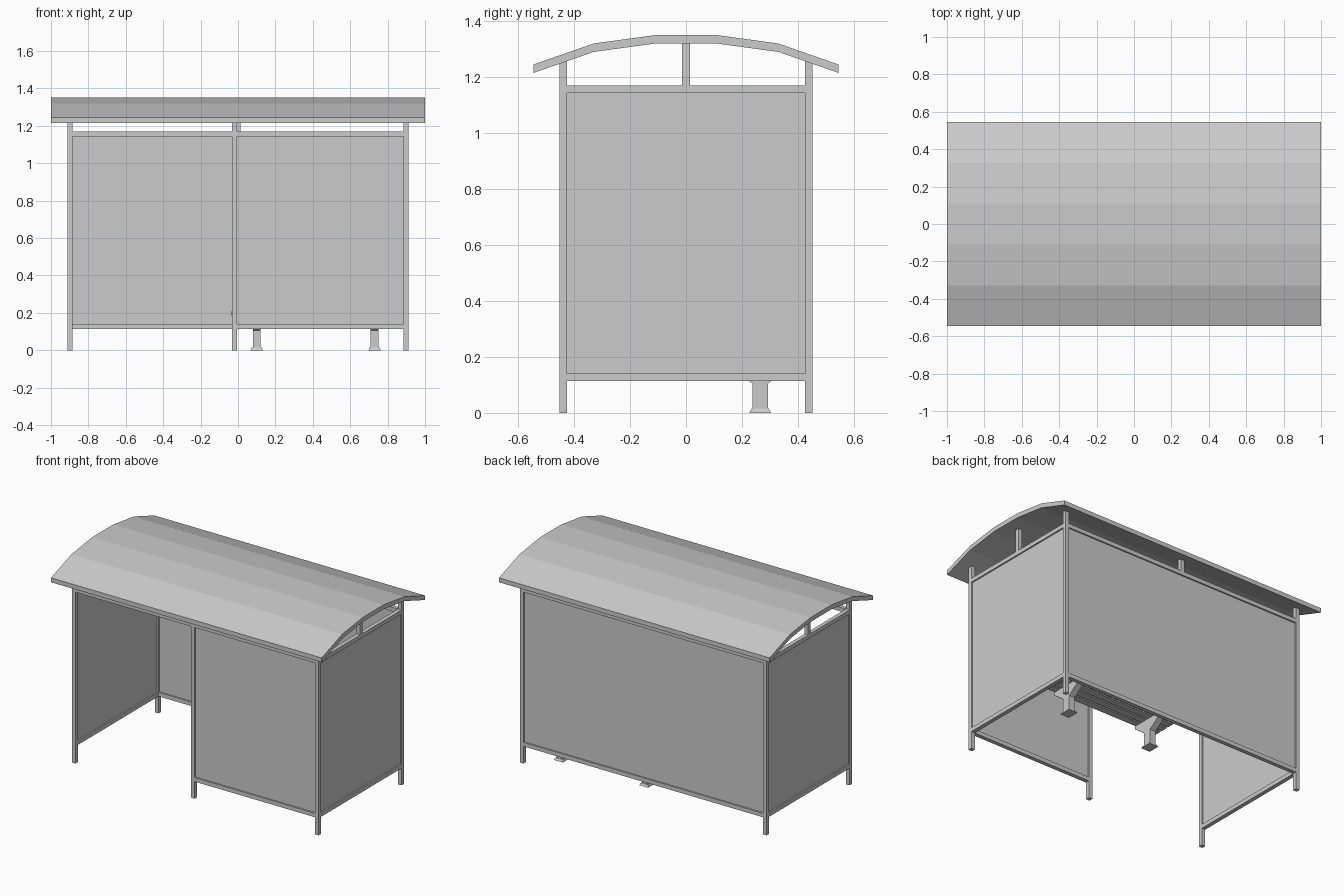
import bpy
import bmesh

old = bpy.data.objects.get("Cube")
if old:
    bpy.data.objects.remove(old, do_unlink=True)

# Single painted-metal grey
grey = bpy.data.materials.new("light_grey")
grey.use_nodes = True
colour = (0.6, 0.6, 0.6, 1)
grey.diffuse_color = colour
grey.node_tree.nodes["Principled BSDF"].inputs["Base Color"].default_value = colour


def finish(name, bm):
    bmesh.ops.recalc_face_normals(bm, faces=bm.faces)
    mesh = bpy.data.meshes.new(name)
    bm.to_mesh(mesh)
    bm.free()
    mesh.materials.append(grey)
    obj = bpy.data.objects.new(name, mesh)
    bpy.context.scene.collection.objects.link(obj)
    return obj


def box(name, x, y, z, top_scale=1.0):
    """Box from (min, max) pairs, optionally tapered towards the top."""
    bm = bmesh.new()
    bmesh.ops.create_cube(bm, size=1)
    for v in bm.verts:
        s = top_scale if v.co.z > 0 else 1.0
        v.co.x = sum(x) / 2 + v.co.x * s * (x[1] - x[0])
        v.co.y = sum(y) / 2 + v.co.y * s * (y[1] - y[0])
        v.co.z = z[1] if v.co.z > 0 else z[0]
    return finish(name, bm)


def extrude_x(name, profile, x0, x1):
    """Extrude a (y, z) outline along x."""
    bm = bmesh.new()
    face = bm.faces.new([bm.verts.new((x0, y, z)) for y, z in profile])
    new = bmesh.ops.extrude_face_region(bm, geom=[face])["geom"]
    moved = [g for g in new if isinstance(g, bmesh.types.BMVert)]
    bmesh.ops.translate(bm, verts=moved, vec=(x1 - x0, 0, 0))
    return finish(name, bm)


def around(c, half):
    return (c - half, c + half)


PX, PY = 0.898, 0.438       # post centres
H = 0.0135                  # half width of the square tube
PANE = 0.004                # half thickness of the panes
MID = -0.018                # front middle post
LOW, HIGH = 0.1275, 1.157   # rail centres
POST_TOP = 1.258

# Curved roof of five flat strips
half_arc = [(0.11, 1.35), (0.33, 1.32), (0.545, 1.245)]
arc = [(-y, z) for y, z in reversed(half_arc)] + half_arc
extrude_x("roof", arc + [(y, z - 0.03) for y, z in reversed(arc)], -1, 1)

# Posts
for sx, side in ((-1, "right"), (1, "left")):
    for sy, end in ((-1, "front"), (1, "back")):
        box(f"{end}_{side}_post", around(sx * PX, H), around(sy * PY, H), (0, POST_TOP))
box("front_middle_post", around(MID, H), around(-PY, H), (0, POST_TOP))

# Short roof struts above the rails
box("back_roof_strut", around(0, H), around(PY, H), (HIGH, POST_TOP))
for sx, side in ((-1, "right"), (1, "left")):
    box(f"{side}_roof_strut", around(sx * PX, H), around(0, H), (HIGH, 1.325))


# Framed walls: bottom rail, top rail and pane
def wall_x(name, x0, x1, y):
    span = (x0 + H, x1 - H)
    box(name + "_bottom_rail", span, around(y, H), around(LOW, H))
    box(name + "_top_rail", span, around(y, H), around(HIGH, H))
    box(name + "_pane", span, around(y, PANE), (LOW + H, HIGH - H))


wall_x("back_wall", -PX, PX, PY)
wall_x("front_wall", MID, PX, -PY)
box("front_opening_top_rail", (-PX + H, MID - H), around(-PY, H), around(HIGH, H))

for sx, side in ((-1, "right"), (1, "left")):
    span = (-PY + H, PY - H)
    box(f"{side}_wall_bottom_rail", around(sx * PX, H), span, around(LOW, H))
    box(f"{side}_wall_top_rail", around(sx * PX, H), span, around(HIGH, H))
    box(f"{side}_wall_pane", around(sx * PX, PANE), span, (LOW + H, HIGH - H))

# Bench: two flared pedestals carrying long slats
BENCH_X, BENCH_Y = 0.415, 0.265
half_bracket = [(0.028, 0.105), (0.11, 0.165), (0.11, 0.188)]
bracket = [(BENCH_Y + y, z) for y, z in half_bracket]
bracket += [(BENCH_Y - y, z) for y, z in reversed(half_bracket)]
for s, side in ((-1, "right"), (1, "left")):
    cx = BENCH_X + s * 0.315
    box(f"bench_{side}_foot", around(cx, 0.033), around(BENCH_Y, 0.039), (0, 0.015), 0.8)
    box(f"bench_{side}_leg", around(cx, 0.021), around(BENCH_Y, 0.028), (0.012, 0.11))
    extrude_x(f"bench_{side}_bracket", bracket, cx - 0.021, cx + 0.021)

slats, pitch = 4, 0.056
for i in range(slats):
    cy = BENCH_Y + (i - (slats - 1) / 2) * pitch
    box(f"bench_slat_{i + 1}", around(BENCH_X, 0.452), around(cy, 0.023), (0.187, 0.206))
